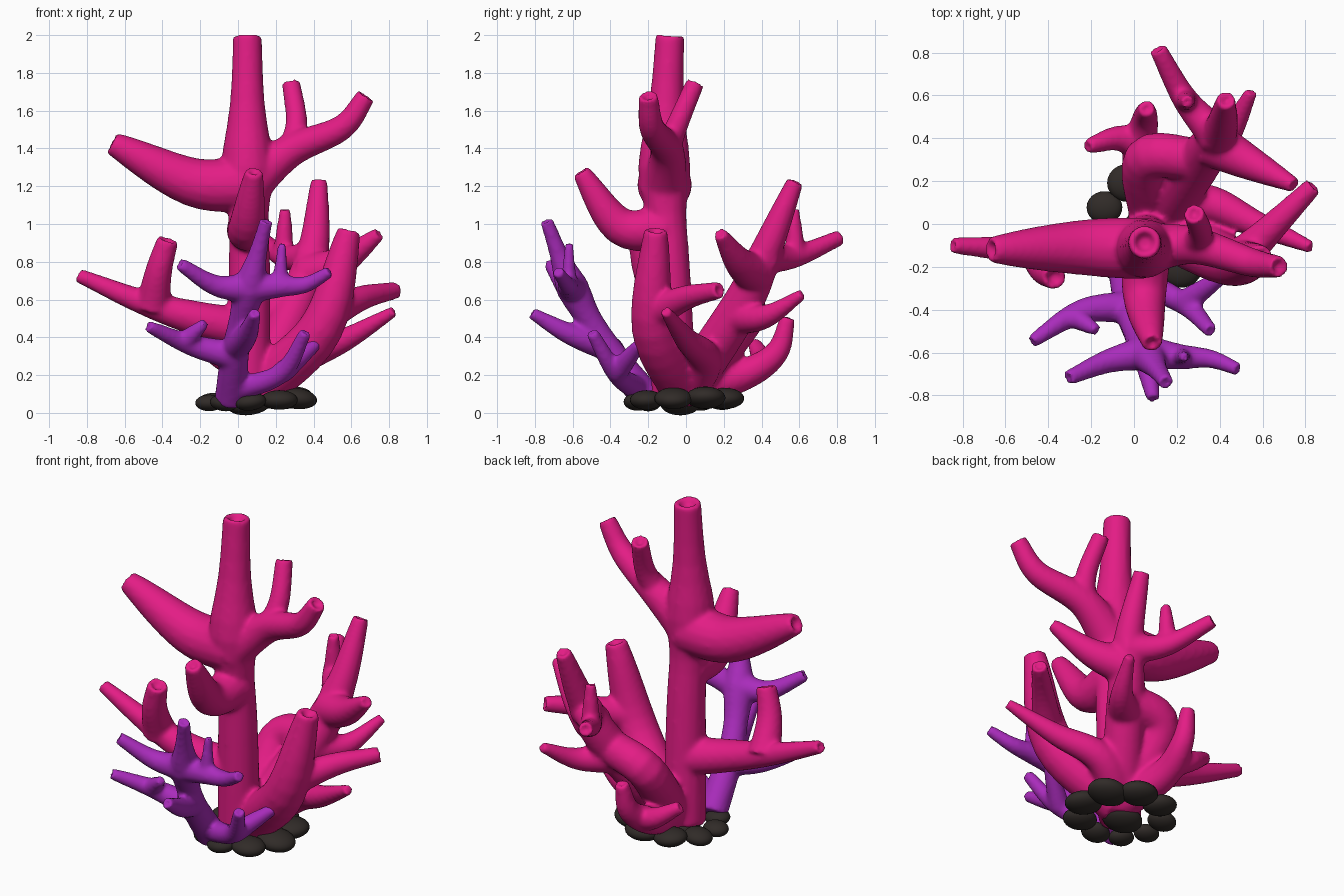
import bpy, bmesh, math
from mathutils import Vector, Matrix

if "Cube" in bpy.data.objects:
    bpy.data.objects.remove(bpy.data.objects["Cube"])

STEPS, SIDES = 6, 16


def material(name, rgb):
    m = bpy.data.materials.new(name)
    m.diffuse_color = (*rgb, 1)
    m.use_nodes = True
    m.node_tree.nodes["Principled BSDF"].inputs["Base Color"].default_value = m.diffuse_color
    return m


def spline(pts):
    """Catmull-Rom samples, STEPS per span."""
    p = [Vector(q) for q in pts]
    p = [2 * p[0] - p[1]] + p + [2 * p[-1] - p[-2]]
    out = []
    for a, b, c, d in zip(p, p[1:], p[2:], p[3:]):
        for k in range(STEPS):
            t = k / STEPS
            out.append(0.5 * (2 * b + (c - a) * t + (2 * a - 5 * b + 4 * c - d) * t * t
                              + (3 * b - a - 3 * c + d) * t ** 3))
    return out + [p[-2]]


def limb(bm, r0, r1, *pts, power=1.3, swell=0.0):
    """Tapered tube with a dished tip; returns its centre line so others can fork from it.
    power: how late the taper comes; swell: extra radius around two thirds of the length."""
    s = spline(pts)
    n = len(s) - 1
    rings, quat, prev = [], None, None
    for i, c in enumerate(s):
        d = (s[min(i + 1, n)] - s[max(i - 1, 0)]).normalized()
        quat = d.to_track_quat('Z', 'Y') if prev is None else prev.rotation_difference(d) @ quat
        prev = d
        t = i / n
        r = r0 + (r1 - r0) * t ** power + swell * math.exp(-((t - .67) / .12) ** 2)
        rings.append((c, r, quat.copy()))
    rings += [(s[-1], r1 * 0.65, quat), (s[-1] - prev * r1 * 0.5, r1 * 0.45, quat)]
    loops = [[bm.verts.new(c + q @ Vector((r * math.cos(a), r * math.sin(a), 0)))
              for a in (math.tau * k / SIDES for k in range(SIDES))] for c, r, q in rings]
    for a, b in zip(loops, loops[1:]):
        for k in range(SIDES):
            m = (k + 1) % SIDES
            bm.faces.new((a[k], a[m], b[m], b[k]))
    bm.faces.new(loops[0][::-1])
    bm.faces.new(loops[-1])
    return s


def finish(bm, name, mat, fuse=False):
    """Make the object; optionally fuse its limbs into one smooth body."""
    me = bpy.data.meshes.new(name)
    for f in bm.faces:
        f.smooth = True
    bm.to_mesh(me)
    bm.free()
    me.materials.append(mat)
    ob = bpy.data.objects.new(name, me)
    bpy.context.collection.objects.link(ob)
    if fuse:
        rm = ob.modifiers.new("fuse", 'REMESH')
        rm.mode, rm.voxel_size, rm.use_smooth_shade = 'VOXEL', 0.013, True
        sm = ob.modifiers.new("soften", 'SMOOTH')
        sm.factor, sm.iterations = 0.5, 10


# Main coral: central stem with upper limbs
bm = bmesh.new()
root = (.1, 0, .12)
stem = limb(bm, .12, .077, (.05, -.06, .05), (.06, -.09, .8), (.05, -.115, 1.3), (.05, -.085, 2), swell=.045)
limb(bm, .145, .06, stem[11], (-.25, -.11, 1.225), (-.67, -.12, 1.43), power=2.4)
arm = limb(bm, .14, .052, stem[11], (.28, -.1, 1.39), (.55, -.18, 1.51), (.68, -.2, 1.68), power=.5)
limb(bm, .075, .05, arm[6], (.31, -.04, 1.54), (.28, .05, 1.75), power=.6)
limb(bm, .115, .047, stem[8], (.05, -.35, .99), (.085, -.56, 1.28), power=2.2)
# low left limb
arm = limb(bm, .11, .038, stem[3], (-.22, -.12, .5), (-.5, -.12, .585), (-.85, -.1, .73))
limb(bm, .1, .058, arm[11], (-.42, -.21, .75), (-.37, -.25, .92), power=.6)
# thick front right limb and its low neighbour
arm = limb(bm, .13, .062, root, (.44, -.17, .45), (.59, -.16, .97), power=2.6)
limb(bm, .1, .045, arm[7], (.66, 0, .61), (.84, .18, .65), power=.7)
limb(bm, .11, .03, root, (.32, .1, .28), (.57, 0, .39), (.83, -.11, .54))
# large rear right limb with twigs
arm = limb(bm, .115, .045, root, (.31, .3, .58), (.4, .43, .87), (.43, .58, 1.23), power=2)
twig = limb(bm, .1, .042, arm[11], (.24, .58, .83), (.11, .82, .93), power=.6)
limb(bm, .055, .03, twig[6], (.25, .57, 1.08))
limb(bm, .11, .036, arm[9], (.55, .28, .8), (.75, .18, .95))
limb(bm, .11, .03, arm[5], (.44, .42, .51), (.55, .62, .63), power=.8)
limb(bm, .115, .1, root, (.06, .3, .49), arm[6])
# low rear limb
arm = limb(bm, .1, .04, root, (.03, .3, .2), (.05, .48, .32), (.06, .54, .51))
limb(bm, .075, .036, arm[8], (-.08, .4, .28), (-.22, .36, .37))
finish(bm, "main_coral", material("coral pink", (.77, .012, .235)), True)

# Small coral leaning out at the front
bm = bmesh.new()
stem = limb(bm, .085, .036, (-.04, -.2, .07), (-.01, -.42, .35), (.06, -.6, .66), (.15, -.74, 1.02), swell=.03)
limb(bm, .09, .036, stem[12], (-.12, -.64, .675), (-.31, -.72, .79), power=.7)
twig = limb(bm, .09, .032, stem[12], (.22, -.62, .67), (.36, -.63, .68), (.49, -.68, .75), power=.6)
limb(bm, .05, .024, twig[6], (.235, -.62, .9), power=.7)
limb(bm, .075, .032, stem[6], (.05, -.62, .42), (.09, -.82, .53))
twig = limb(bm, .065, .034, stem[1], (.23, -.37, .21), (.36, -.5, .43))
limb(bm, .06, .032, twig[6], (.42, -.24, .37))
twig = limb(bm, .075, .032, stem[5], (-.25, -.41, .36), (-.48, -.55, .46))
limb(bm, .055, .026, twig[7], (-.17, -.5, .48))
finish(bm, "small_coral", material("coral purple", (.4, .025, .5)), True)

# Ring of flat pebbles, largest toward the rear right, one under the middle
bm = bmesh.new()
for i in range(10):
    a = math.tau * i / 9 + .55
    c = math.cos(a - .55)
    ring = .235 + .02 * c if i < 9 else 0
    pos = (.06 + ring * math.cos(a), -.03 + ring * math.sin(a), .066 + .014 * c if i < 9 else .046)
    w = .095 + .022 * c
    bmesh.ops.create_uvsphere(bm, u_segments=24, v_segments=14, radius=1,
                              matrix=Matrix.Translation(pos) @ Matrix.Rotation(.12 * (i % 3 - 1), 4, 'Y')
                              @ Matrix.Diagonal((w, w * .9, w * .32 + .02, 1)))
finish(bm, "base_pebbles", material("dark rock", (.03, .024, .021)))
